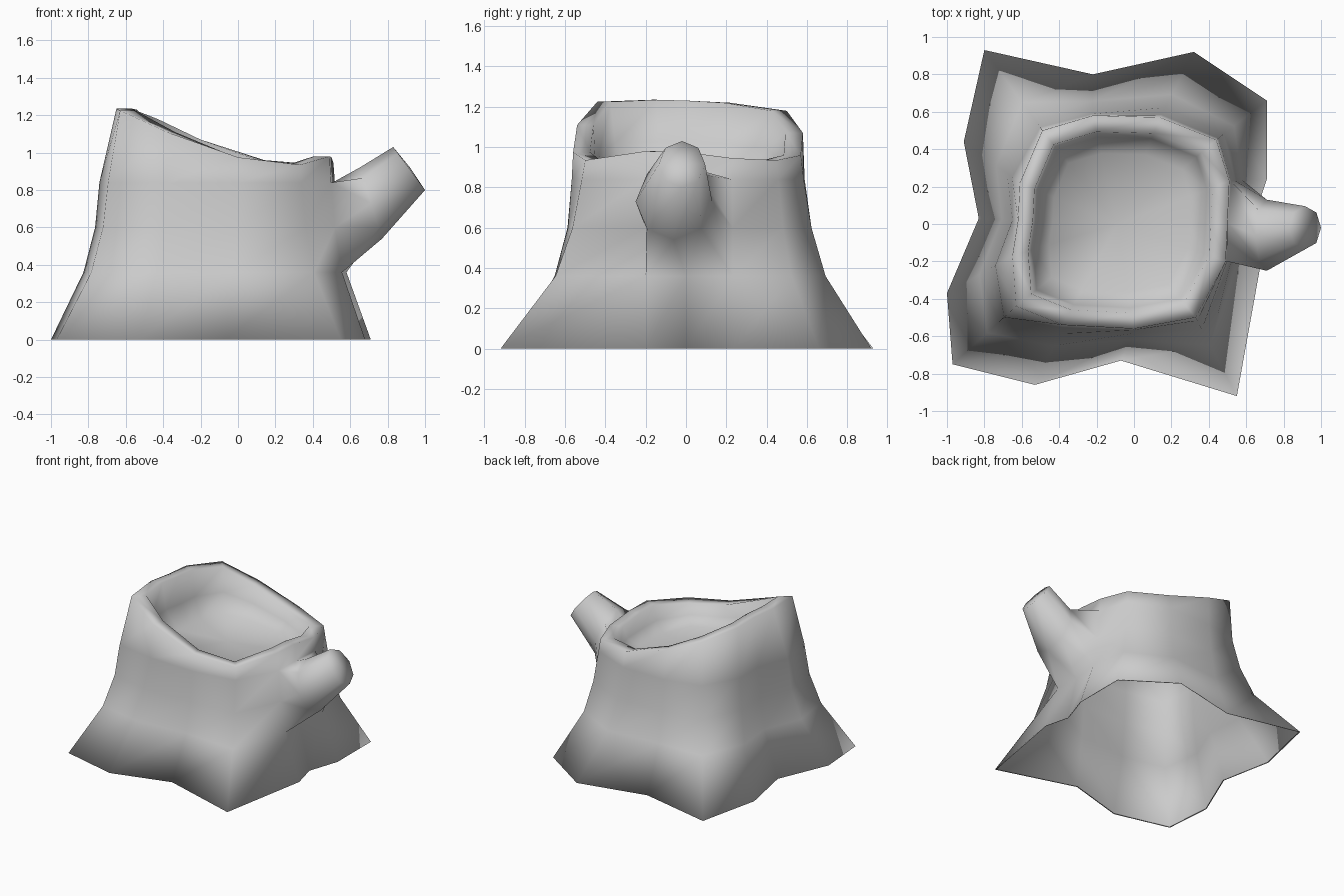
import bpy
import bmesh
import math

if "Cube" in bpy.data.objects:
    bpy.data.objects.remove(bpy.data.objects["Cube"])

# Root outline on the ground, counter-clockwise seen from above
BASE = [(0.71, 0.24), (0.71, 0.66), (0.32, 0.92), (-0.22, 0.80), (-0.80, 0.93),
        (-0.91, 0.44), (-0.83, 0.03), (-1.0, -0.37), (-0.97, -0.75), (-0.53, -0.86),
        (-0.07, -0.73), (0.55, -0.92), (0.68, -0.20), (0.63, 0.0)]
# Slanted upper rim, one point above each root point
RIM = [(0.51, 0.23, 0.945), (0.44, 0.45, 0.935), (0.14, 0.57, 0.96), (-0.22, 0.58, 1.07),
       (-0.49, 0.50, 1.18), (-0.61, 0.22, 1.22), (-0.62, 0.02, 1.23), (-0.65, -0.17, 1.235),
       (-0.63, -0.44, 1.225), (-0.38, -0.54, 1.11), (0.0, -0.56, 0.975), (0.33, -0.50, 0.935),
       (0.49, -0.20, 0.98), (0.50, 0.0, 0.975)]
BULGE = {5: 0.10, 6: 0.10, 7: 0.22, 8: 0.15}  # fuller left side
CX = -0.09
N = len(BASE)


def floor_z(x):
    return 0.83 - 0.1 * x


def inset(points, k):
    return [(CX + (p[0] - CX) * k, p[1] * k) + tuple(p[2:]) for p in points]


bm = bmesh.new()


def add_loop(points):
    return [bm.verts.new(p) for p in points]


def bridge(a, b, skip=()):
    n = len(a)
    for i in range(n):
        if i not in skip:
            j = (i + 1) % n
            bm.faces.new((a[i], a[j], b[j], b[i]))


def fan(loop, tip):
    centre = bm.verts.new(tip)
    for i in range(len(loop)):
        bm.faces.new((loop[i], loop[(i + 1) % len(loop)], centre))


# Narrow turned-in lip and root edge
rings = [[(x, y, 0) for x, y in inset(BASE, 0.99)], [(x, y, 0) for x, y in BASE]]
# Flared trunk
for z, w, f in ((0.36, 0.35, 0.7), (0.60, 0.15, 0.8), (0.84, 0.04, 1.0)):
    ring = []
    for i, (b, t) in enumerate(zip(BASE, RIM)):
        k = w + BULGE.get(i, 0) * f
        ring.append((t[0] + (b[0] - t[0]) * k, t[1] + (b[1] - t[1]) * k, z))
    rings.append(ring)
# Rim, bowl wall and bowl floor
rings.append(RIM)
rings.append(inset(RIM, 0.85))
rings.append([(x, y, 0.4 * z + 0.6 * floor_z(x)) for x, y, z in inset(RIM, 0.80)])
rings.append([(x, y, floor_z(x)) for x, y, z in inset(RIM, 0.65)])

loops = [add_loop(r) for r in rings]
for level, (a, b) in enumerate(zip(loops, loops[1:])):
    # leave an opening on the right side for the branch
    bridge(a, b, (12, 13) if level in (2, 3) else ())
fan(loops[-1], (CX, 0, floor_z(CX)))

# Branch stub growing out of the opening
prev = [loops[r][c] for r, c in ((3, 0), (4, 0), (4, 13), (4, 12),
                                 (3, 12), (2, 12), (2, 13), (2, 0))]
for (ux, uz), (lx, lz), yc, ry in (((0.65, 0.92), (0.77, 0.54), -0.06, 0.19),
                                   ((0.83, 1.03), (1.0, 0.80), -0.02, 0.115)):
    ring = []
    for i in range(8):
        a = math.tau * i / 8
        s = math.sin(a) / 2
        ring.append(((ux + lx) / 2 + (ux - lx) * s, yc + math.cos(a) * ry,
                     (uz + lz) / 2 + (uz - lz) * s))
    loop = add_loop(ring)
    bridge(prev, loop)
    prev = loop
fan(prev, (0.92, -0.02, 0.92))

for f in bm.faces:
    f.smooth = True
mesh = bpy.data.meshes.new("tree_stump")
bm.to_mesh(mesh)
bm.free()
stump = bpy.data.objects.new("tree_stump", mesh)
bpy.context.collection.objects.link(stump)
